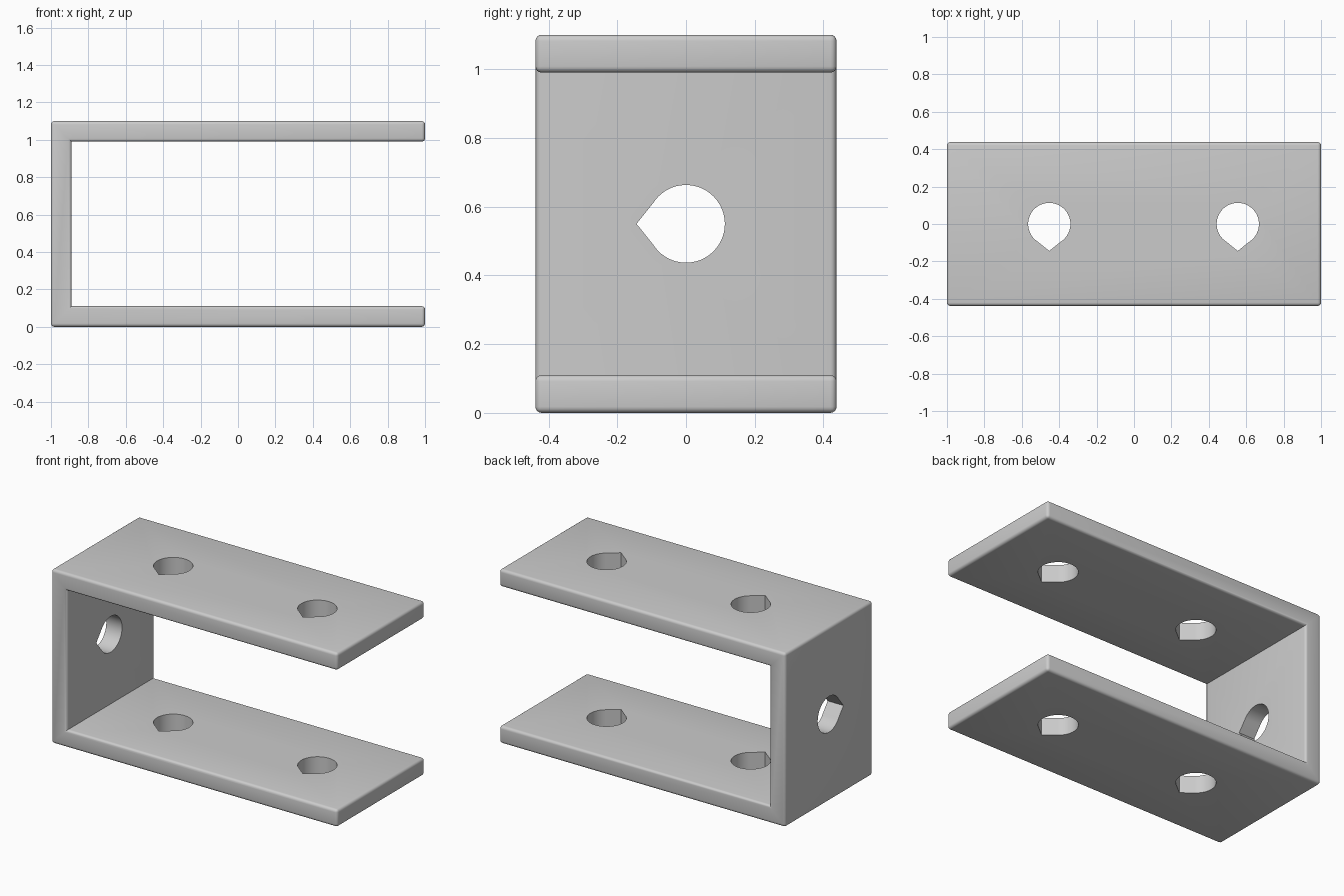
import bpy, bmesh, math
from mathutils import Matrix, Vector

cube = bpy.data.objects.get("Cube")
if cube:
    bpy.data.objects.remove(cube, do_unlink=True)

WIDTH, HEIGHT, THICK, ROUND = 0.876, 1.10, 0.11, 0.018
RADIUS, TIP = 0.113, 0.144

grey = bpy.data.materials.new("plain grey")
grey.use_nodes = True
grey.diffuse_color = (0.6, 0.6, 0.6, 1)
grey.node_tree.nodes["Principled BSDF"].inputs["Base Color"].default_value = (0.6, 0.6, 0.6, 1)


def prism(name, outline, vector, round_edges=False):
    """Extrude a closed 3D outline along a vector into a solid object."""
    bm = bmesh.new()
    face = bm.faces.new([bm.verts.new(p) for p in outline])
    ext = bmesh.ops.extrude_face_region(bm, geom=[face])
    moved = [g for g in ext["geom"] if isinstance(g, bmesh.types.BMVert)]
    bmesh.ops.translate(bm, verts=moved, vec=vector)
    bmesh.ops.recalc_face_normals(bm, faces=bm.faces)
    if round_edges:
        # Round the outside edges only; the two inner corners stay sharp
        edges = [e for e in bm.edges if e.is_convex]
        bmesh.ops.bevel(bm, geom=edges, offset=ROUND, segments=4,
                        profile=0.5, affect='EDGES')
    mesh = bpy.data.meshes.new(name)
    bm.to_mesh(mesh)
    bm.free()
    mesh.materials.append(grey)
    obj = bpy.data.objects.new(name, mesh)
    bpy.context.collection.objects.link(obj)
    return obj


# U-shaped bracket: closed at -x, open at +x
inner, top = THICK - 1, HEIGHT - THICK
profile = [(-1, 0), (1, 0), (1, THICK), (inner, THICK),
           (inner, top), (1, top), (1, HEIGHT), (-1, HEIGHT)]
bracket = prism("bracket", [(x, -WIDTH / 2, z) for x, z in profile],
                Vector((0, WIDTH, 0)), round_edges=True)

# Teardrop hole section: a circle with a point towards -y
gap = math.radians(32)
steps = 48
angles = [-math.pi / 2 + gap + (2 * math.pi - 2 * gap) * i / steps for i in range(steps + 1)]
teardrop = [Vector((RADIUS * math.cos(a), RADIUS * math.sin(a), 0)) for a in angles]
teardrop.append(Vector((0, -TIP, 0)))


def drill(name, matrix, depth):
    """Cut a teardrop hole through the bracket."""
    cutter = prism(name, [matrix @ p for p in teardrop],
                   matrix.to_3x3() @ Vector((0, 0, depth)))
    cutter.hide_render = True
    cutter.hide_set(True)
    cutter.display_type = 'WIRE'
    mod = bracket.modifiers.new(name, 'BOOLEAN')
    mod.operation = 'DIFFERENCE'
    mod.solver = 'EXACT'
    mod.object = cutter
    return cutter


# Two holes through both arms, one through the end wall
cutters = [drill("arm_hole_cutter", Matrix.Translation((x, 0, -0.1)), HEIGHT + 0.2)
           for x in (-0.453, 0.555)]
cutters.append(drill("wall_hole_cutter",
                     Matrix.Translation((-1.1, 0, HEIGHT / 2)) @ Matrix.Rotation(math.pi / 2, 4, 'Y'),
                     0.3))

# Apply the cuts, drop the cutters, smooth the rounded edges and hole walls
bpy.ops.object.select_all(action='DESELECT')
bracket.select_set(True)
bpy.context.view_layer.objects.active = bracket
for mod in list(bracket.modifiers):
    bpy.ops.object.modifier_apply(modifier=mod.name)
for cutter in cutters:
    bpy.data.objects.remove(cutter, do_unlink=True)
bpy.ops.object.shade_smooth_by_angle(angle=math.radians(30))
